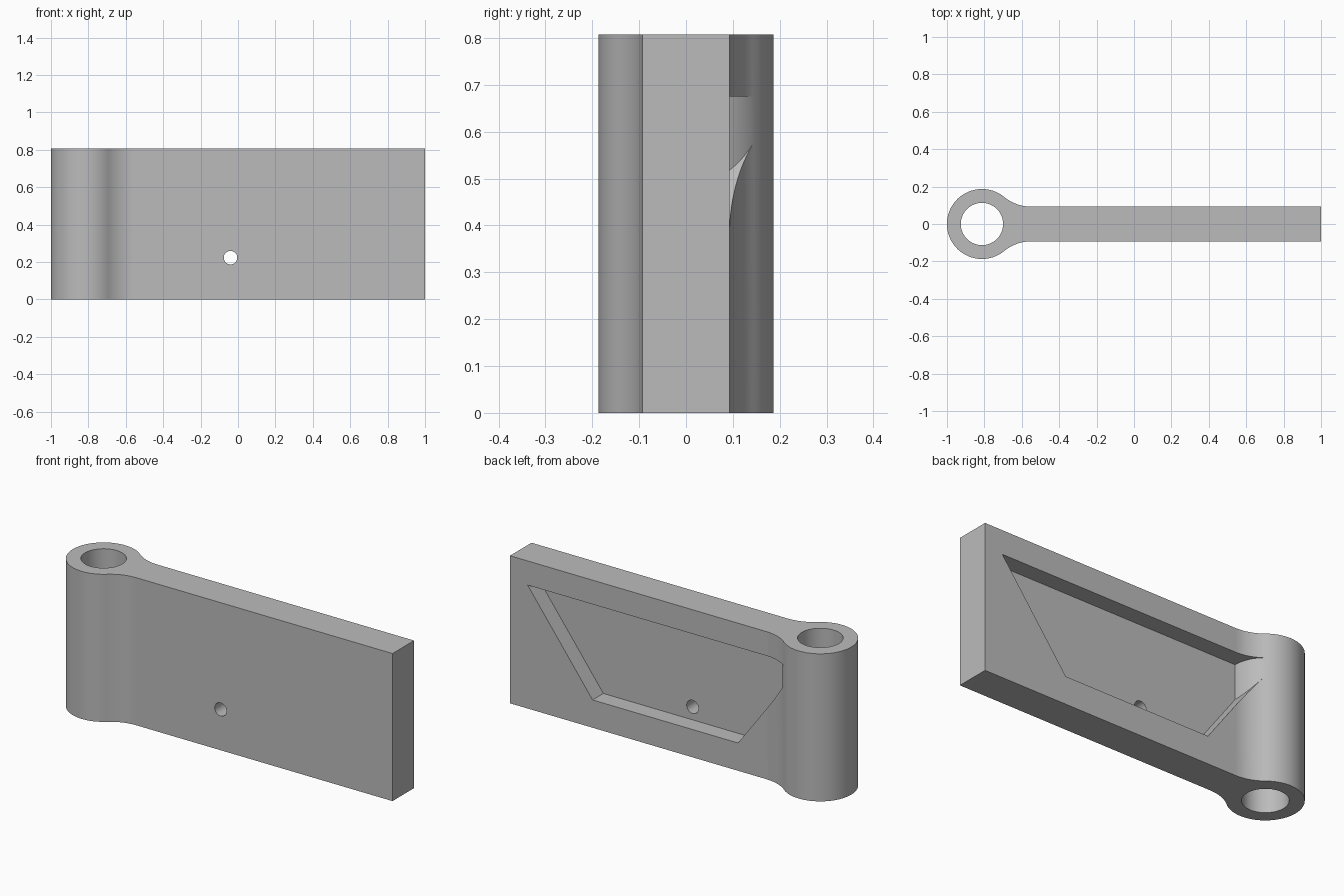
import bpy
import bmesh
from math import atan2, cos, sin, pi, tau
from mathutils import Vector

cube = bpy.data.objects.get("Cube")
if cube:
    bpy.data.objects.remove(cube, do_unlink=True)

HEIGHT = 0.807
HALF = 0.093                 # half the plate thickness
RING_X, RING_R, BORE_R = -0.813, 0.187, 0.113
DX = 0.263                   # ring centre to the fillet's tangent point
FILLET = (DX**2 + HALF**2 - RING_R**2) / (2 * (RING_R - HALF))
JOIN = atan2(HALF + FILLET, DX)   # angle where ring and fillet meet


def arc(cx, cy, r, start, end, steps):
    return [(cx + r * cos(start + (end - start) * i / steps),
             cy + r * sin(start + (end - start) * i / steps))
            for i in range(steps + 1)]


def prism(name, points, offset):
    """Extrude a closed loop of 3D points along an offset."""
    bm = bmesh.new()
    face = bm.faces.new([bm.verts.new(p) for p in points])
    moved = bmesh.ops.extrude_face_region(bm, geom=[face])["geom"]
    bmesh.ops.translate(bm, vec=Vector(offset),
                        verts=[g for g in moved if isinstance(g, bmesh.types.BMVert)])
    bmesh.ops.recalc_face_normals(bm, faces=bm.faces[:])
    mesh = bpy.data.meshes.new(name)
    bm.to_mesh(mesh)
    bm.free()
    obj = bpy.data.objects.new(name, mesh)
    bpy.context.collection.objects.link(obj)
    return obj


def boolean(target, cutter, operation):
    mod = target.modifiers.new("cut", 'BOOLEAN')
    mod.operation, mod.solver, mod.object = operation, 'EXACT', cutter
    bpy.context.view_layer.objects.active = target
    bpy.ops.object.modifier_apply(modifier=mod.name)
    bpy.data.objects.remove(cutter, do_unlink=True)


# Hinge leaf: ring, two fillets and plate as one outline
upper = arc(RING_X + DX, HALF + FILLET, FILLET, -pi / 2, JOIN - pi, 18)
lower = [(x, -y) for x, y in reversed(upper)]
ring = arc(RING_X, 0, RING_R, JOIN, tau - JOIN, 72)
outline = upper + ring[1:-1] + lower + [(1, -HALF), (1, HALF)]
leaf = prism("hinge_leaf", [(x, y, 0) for x, y in outline], (0, 0, HEIGHT))

# Pin bore
bore = arc(RING_X, 0, BORE_R, 0, tau, 64)[:-1]
boolean(leaf, prism("bore_cutter", [(x, y, -0.1) for x, y in bore], (0, 0, 1)), 'DIFFERENCE')

# Back pocket: tapered shape that stops against the ring
taper = [(0.893, 0.675), (0.5, 0.152), (-0.38, 0.152), (-0.767, 0.675)]
pocket = prism("pocket_cutter", [(x, -0.1, z) for x, z in taper], (0, 0.8, 0))
wall = arc(RING_X, 0, RING_R, 0, JOIN, 24)
reach = 0.4
footprint = wall + [(RING_X + reach * cos(JOIN), reach * sin(JOIN)), (1.1, reach), (1.1, 0)]
limit = prism("pocket_limit", [(x, y, -0.1) for x, y in footprint], (0, 0, 1))
boolean(pocket, limit, 'INTERSECT')
boolean(leaf, pocket, 'DIFFERENCE')

# Small hole through the plate
hole = arc(-0.04, 0.223, 0.036, 0, tau, 32)[:-1]
boolean(leaf, prism("hole_cutter", [(x, -0.3, z) for x, z in hole], (0, 0.6, 0)), 'DIFFERENCE')

# Plain grey metal
grey = bpy.data.materials.new("plain_grey")
grey.use_nodes = True
colour = (0.5, 0.5, 0.5, 1)
grey.diffuse_color = colour
grey.node_tree.nodes["Principled BSDF"].inputs["Base Color"].default_value = colour
leaf.data.materials.clear()
leaf.data.materials.append(grey)

bpy.ops.object.select_all(action='DESELECT')
leaf.select_set(True)
bpy.context.view_layer.objects.active = leaf
bpy.ops.object.shade_smooth_by_angle(angle=pi / 6)
